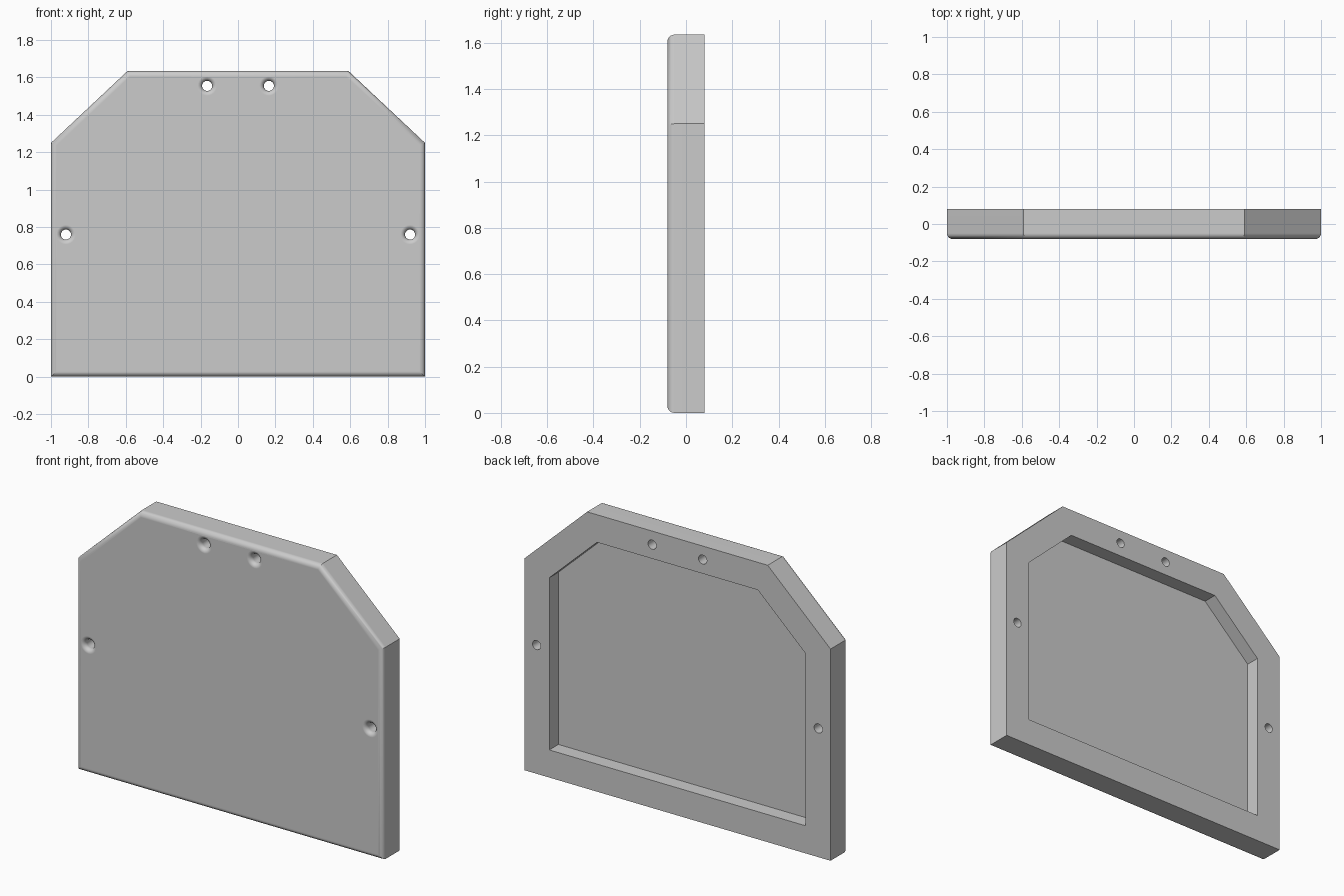
import bpy, bmesh
from math import pi, sin, cos

HALF_DEPTH = 0.08
FILLET = 0.03
RIM = 0.163
RECESS = 0.085
HOLE_R, HOLE_FILLET = 0.027, 0.025

cube = bpy.data.objects.get("Cube")
if cube:
    bpy.data.objects.remove(cube, do_unlink=True)

grey = bpy.data.materials.new("light_grey")
grey.use_nodes = True
grey.diffuse_color = (0.6, 0.6, 0.6, 1)
grey.node_tree.nodes["Principled BSDF"].inputs["Base Color"].default_value = grey.diffuse_color


def make_object(name, bm):
    bmesh.ops.recalc_face_normals(bm, faces=bm.faces)
    mesh = bpy.data.meshes.new(name)
    bm.to_mesh(mesh)
    bm.free()
    mesh.materials.append(grey)
    obj = bpy.data.objects.new(name, mesh)
    bpy.context.collection.objects.link(obj)
    return obj


# Panel: chamfered outline extruded from front to back
half = [(1, 0), (1, 1.25), (0.59, 1.635)]
outline = half + [(-x, z) for x, z in reversed(half)]
bm = bmesh.new()
front = bm.faces.new([bm.verts.new((x, -HALF_DEPTH, z)) for x, z in outline])
ext = bmesh.ops.extrude_face_region(bm, geom=[front], use_keep_orig=True)
bmesh.ops.translate(bm, vec=(0, 2 * HALF_DEPTH, 0),
                    verts=[g for g in ext["geom"] if isinstance(g, bmesh.types.BMVert)])
bmesh.ops.recalc_face_normals(bm, faces=bm.faces)

# Recess in the back, leaving an even rim
back = next(f for f in bm.faces if f.normal.y > 0.9)
bmesh.ops.inset_region(bm, faces=[back], thickness=RIM, use_even_offset=True)
ext = bmesh.ops.extrude_face_region(bm, geom=[back])
bmesh.ops.translate(bm, vec=(0, -RECESS, 0),
                    verts=[g for g in ext["geom"] if isinstance(g, bmesh.types.BMVert)])
if back.is_valid:
    bmesh.ops.delete(bm, geom=[back], context="FACES_ONLY")

# Rounded front edges
rim_edges = [e for e in bm.edges if all(v.co.y < -HALF_DEPTH + 0.001 for v in e.verts)]
bmesh.ops.bevel(bm, geom=rim_edges, offset=FILLET, offset_type="OFFSET",
                segments=6, profile=0.5, affect="EDGES", clamp_overlap=True)
panel = make_object("panel", bm)

# Screw holes with rounded mouths: one lathed cutter per hole
mouth = HOLE_R + HOLE_FILLET
profile = [(0, 0.12), (HOLE_R, 0.12)]
for i in range(7):
    a = i / 6 * pi / 2
    profile.append((mouth - HOLE_FILLET * cos(a),
                    -HALF_DEPTH + HOLE_FILLET * (1 - sin(a))))
profile += [(mouth, -0.12), (0, -0.12)]

bm = bmesh.new()
for x, z in [(0.165, 1.555), (0.92, 0.76)]:
    for side in (-1, 1):
        verts = [bm.verts.new((side * x + r, y, z)) for r, y in profile]
        edges = [bm.edges.new(pair) for pair in zip(verts, verts[1:])]
        bmesh.ops.spin(bm, geom=verts + edges, cent=(side * x, 0, z),
                       axis=(0, 1, 0), angle=2 * pi, steps=24)
bmesh.ops.remove_doubles(bm, verts=bm.verts, dist=0.0005)
cutter = make_object("hole_cutter", bm)
cutter.hide_render = True

# Cut, then shade smooth with clean flat faces
bpy.ops.object.select_all(action="DESELECT")
panel.select_set(True)
bpy.context.view_layer.objects.active = panel
cut = panel.modifiers.new("screw_holes", "BOOLEAN")
cut.operation = "DIFFERENCE"
cut.solver = "EXACT"
cut.object = cutter
bpy.ops.object.modifier_apply(modifier=cut.name)
bpy.data.objects.remove(cutter, do_unlink=True)

bpy.ops.object.shade_smooth_by_angle(angle=pi / 6)
weighted = panel.modifiers.new("flat_face_normals", "WEIGHTED_NORMAL")
weighted.keep_sharp = True
